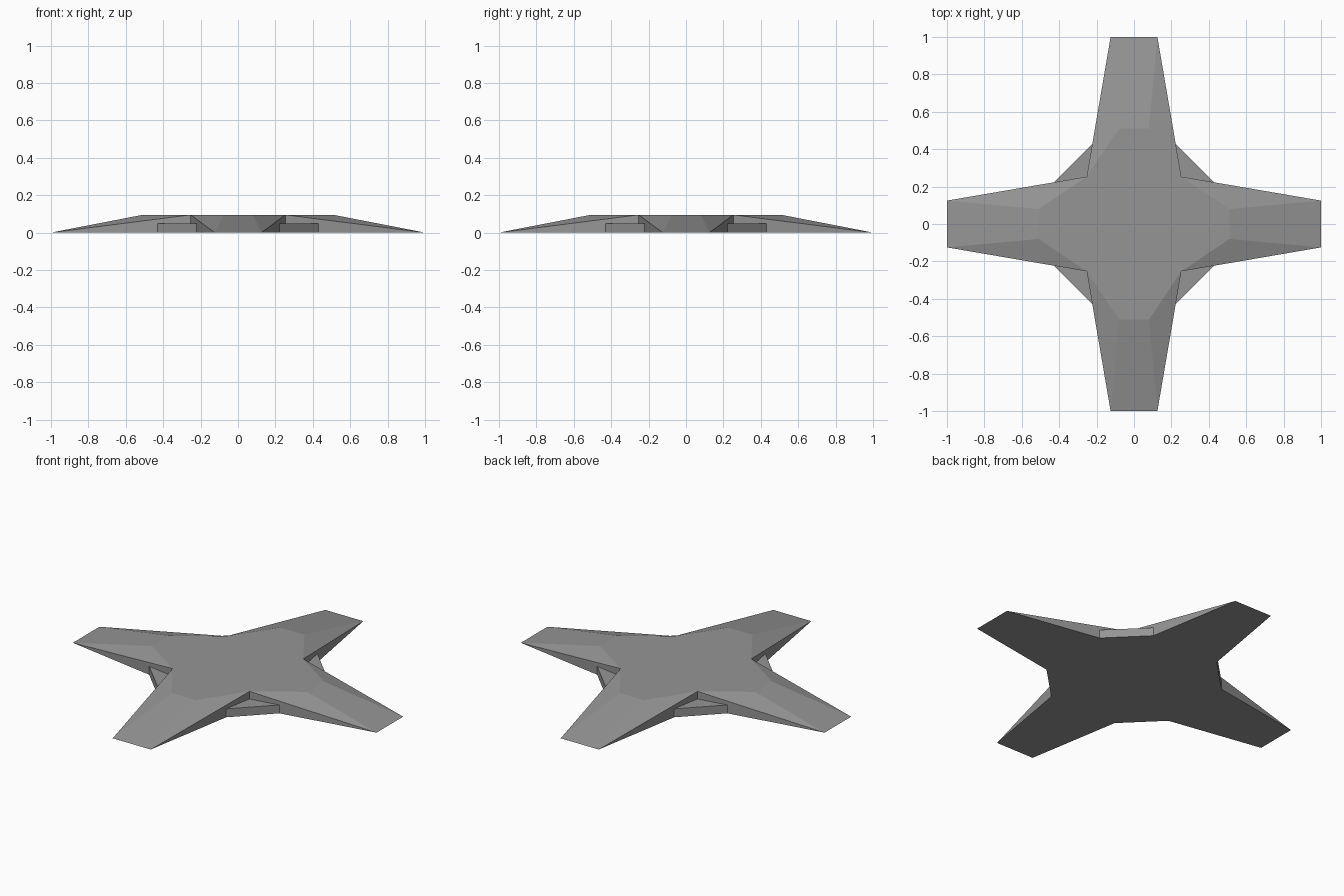
import bpy, bmesh
from mathutils import Matrix, Vector
from math import pi

if "Cube" in bpy.data.objects:
    bpy.data.objects.remove(bpy.data.objects["Cube"])

H, WEB_H = 0.095, 0.05

grey = bpy.data.materials.new("dark_grey")
grey.diffuse_color = (0.3, 0.3, 0.3, 1)
grey.use_nodes = True
grey.node_tree.nodes["Principled BSDF"].inputs["Base Color"].default_value = grey.diffuse_color


def turned(bm, co, k):
    """Add a vertex rotated k quarter turns about z."""
    return bm.verts.new(Matrix.Rotation(k * pi / 2, 3, 'Z') @ Vector(co))


def finish(name, bm):
    bmesh.ops.recalc_face_normals(bm, faces=bm.faces)
    mesh = bpy.data.meshes.new(name)
    bm.to_mesh(mesh)
    bm.free()
    mesh.materials.append(grey)
    bpy.context.collection.objects.link(bpy.data.objects.new(name, mesh))


# Four-armed star plate with a raised flat centre and tapering arms
bm = bmesh.new()
arms = []
for k in range(4):
    arms.append([turned(bm, c, k) for c in (
        (1, -0.125, 0), (1, 0.125, 0),           # tip
        (0.51, -0.08, H), (0.51, 0.08, H),       # plateau end
        (0.253, 0.253, H), (0.253, 0.253, 0))])  # inner corner
top, bottom = [], []
for k in range(4):
    tip_a, tip_b, end_a, end_b, corner, foot = arms[k]
    prev_corner, prev_foot = arms[k - 1][4:]
    bm.faces.new((tip_a, tip_b, end_b, end_a))
    bm.faces.new((tip_b, corner, end_b))
    bm.faces.new((tip_a, end_a, prev_corner))
    bm.faces.new((tip_b, foot, corner))
    bm.faces.new((tip_a, prev_corner, prev_foot))
    top += [end_a, end_b, corner]
    bottom += [tip_a, tip_b, foot]
bm.faces.new(top)
bm.faces.new(bottom)
finish("star_plate", bm)

# Low triangular webs filling the inner corners
for k in range(4):
    bm = bmesh.new()
    tri = ((0.253, 0.253), (0.43, 0.222), (0.222, 0.43))
    low = [turned(bm, (x, y, 0), k) for x, y in tri]
    high = [turned(bm, (x, y, WEB_H), k) for x, y in tri]
    bm.faces.new(low)
    bm.faces.new(high)
    for i in range(3):
        j = (i + 1) % 3
        bm.faces.new((low[i], low[j], high[j], high[i]))
    finish(f"corner_web_{k + 1}", bm)
